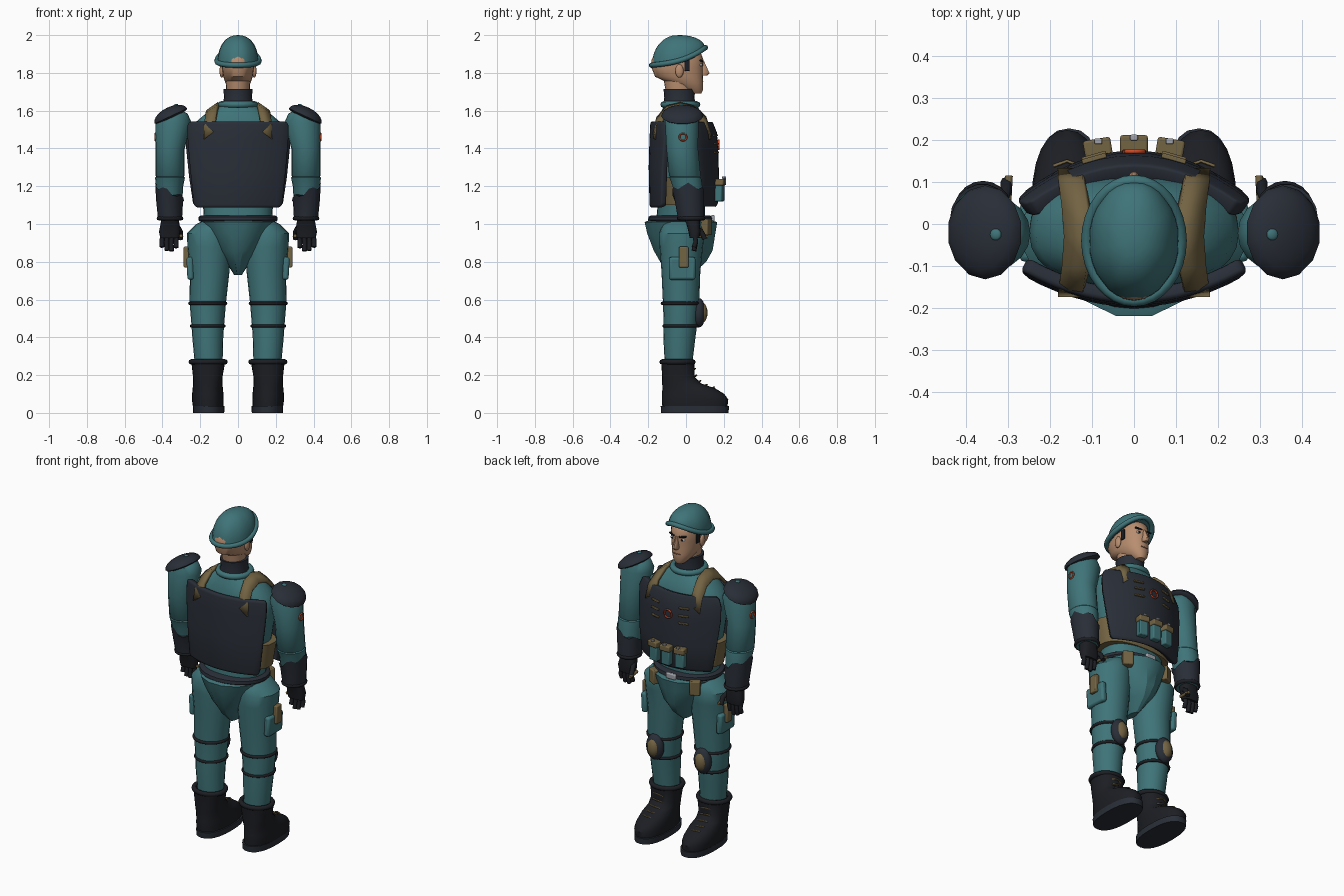
import bpy, bmesh, math
from mathutils import Matrix, Vector

if "Cube" in bpy.data.objects:
    bpy.data.objects.remove(bpy.data.objects["Cube"])

def mat(name, c):
    m = bpy.data.materials.new(name)
    m.diffuse_color = (*c, 1)
    m.use_nodes = True
    m.node_tree.nodes["Principled BSDF"].inputs["Base Color"].default_value = m.diffuse_color
    return m
TEAL = mat("teal_cloth", (.05, .175, .19)); DARK = mat("dark_armour", (.022, .027, .038))
BOOT = mat("black_leather", (.012, .013, .017)); TAN = mat("tan_webbing", (.17, .125, .055))
SKIN = mat("skin", (.48, .27, .16)); RED = mat("orange_red", (.6, .07, .02))
WHITE = mat("eye_white", (.7, .7, .68)); METAL = mat("metal", (.35, .36, .4))

def finish(name, bm, m, mirror=False, bevel=0, angle=40):
    bmesh.ops.recalc_face_normals(bm, faces=bm.faces[:])
    me = bpy.data.meshes.new(name)
    bm.to_mesh(me); bm.free()
    ob = bpy.data.objects.new(name, me)
    bpy.context.collection.objects.link(ob)
    me.materials.append(m)
    bpy.ops.object.select_all(action='DESELECT')
    bpy.context.view_layer.objects.active = ob
    ob.select_set(True)
    bpy.ops.object.shade_smooth_by_angle(angle=math.radians(angle))
    if bevel:
        b = ob.modifiers.new("bevel", 'BEVEL'); b.width = bevel; b.segments = 2
    if mirror:
        ob.modifiers.new("mirror", 'MIRROR').use_mirror_merge = False
    return ob

def loft(name, rings, m, mirror=False, n=20, p=2, angle=40, wave=None):
    """rings: (z, centre x, centre y, radius x, radius y)"""
    bm = bmesh.new(); rows = []
    for i, (z, cx, cy, rx, ry) in enumerate(rings):
        row = []
        for k in range(n):
            a = 2 * math.pi * k / n
            c, s = math.cos(a), math.sin(a)
            x = math.copysign(abs(c) ** (2 / p), c); y = math.copysign(abs(s) ** (2 / p), s)
            row.append(bm.verts.new((cx + rx * x, cy + ry * y, z + (wave(i, a) if wave else 0))))
        rows.append(row)
    for r, q in zip(rows, rows[1:]):
        for k in range(n):
            bm.faces.new((r[k], r[(k + 1) % n], q[(k + 1) % n], q[k]))
    bm.faces.new(rows[0]); bm.faces.new(rows[-1])
    return finish(name, bm, m, mirror, angle=angle)

def box(name, c, size, m, mirror=False, bevel=.006, rot=(0, 0, 0)):
    bm = bmesh.new()
    R = Matrix.Rotation(rot[2], 4, 'Z') @ Matrix.Rotation(rot[1], 4, 'Y') @ Matrix.Rotation(rot[0], 4, 'X')
    bmesh.ops.create_cube(bm, size=1, matrix=Matrix.Translation(c) @ R @ Matrix.Diagonal((*size, 1)))
    return finish(name, bm, m, mirror, bevel)

def ball(name, c, r, m, mirror=False, u=16, v=10, ry=0, flat=1):
    bm = bmesh.new()
    bmesh.ops.create_uvsphere(bm, u_segments=u, v_segments=v, radius=1)
    for w in bm.verts:
        if w.co.z < 0: w.co.z *= flat
    bm.transform(Matrix.Translation(c) @ Matrix.Rotation(ry, 4, 'Y') @ Matrix.Diagonal((*r, 1)))
    return finish(name, bm, m, mirror)

def tube(name, pts, r, m, mirror=False, closed=False, sides=8):
    bm = bmesh.new(); rows = []; n = len(pts); P = [Vector(q) for q in pts]
    for i, q in enumerate(P):
        t = (P[(i + 1) % n] - P[i - 1]) if closed else (P[min(i + 1, n - 1)] - P[max(i - 1, 0)])
        ref = Vector((0, 0, 1)) if abs(t.normalized().z) < .9 else Vector((1, 0, 0))
        u = t.cross(ref).normalized(); v = u.cross(t).normalized()
        rows.append([bm.verts.new(q + r * (math.cos(a) * u + math.sin(a) * v))
                     for a in (2 * math.pi * k / sides for k in range(sides))])
    for i in range(n if closed else n - 1):
        A, B = rows[i], rows[(i + 1) % n]
        for k in range(sides):
            bm.faces.new((A[k], A[(k + 1) % sides], B[(k + 1) % sides], B[k]))
    if not closed:
        bm.faces.new(rows[0]); bm.faces.new(rows[-1])
    return finish(name, bm, m, mirror, angle=60)

def ellipse(cx, cy, z, rx, ry, n=28):
    return [(cx + rx * math.cos(2 * math.pi * k / n), cy + ry * math.sin(2 * math.pi * k / n), z) for k in range(n)]

# head and neck
loft("head", [(1.69, 0, .05, .025, .03), (1.71, 0, .035, .045, .055), (1.75, 0, -.005, .068, .096),
     (1.78, 0, -.037, .078, .127), (1.83, 0, -.047, .085, .137), (1.87, 0, -.045, .085, .137),
     (1.91, 0, -.043, .08, .12), (1.94, 0, -.043, .06, .09)], SKIN, n=24, p=2.2)
loft("neck", [(1.69, 0, -.035, .062, .07), (1.8, 0, -.045, .066, .08)], SKIN)
loft("nose", [(1.785, 0, .09, .014, .022), (1.798, 0, .095, .018, .031), (1.83, 0, .092, .01, .019),
     (1.86, 0, .085, .008, .012)], SKIN, n=10)
ball("ear", (.086, -.035, 1.81), (.012, .022, .035), SKIN, True)
ball("eye", (.033, .079, 1.842), (.016, .008, .008), WHITE, True)
ball("iris", (.033, .086, 1.842), (.006, .003, .007), BOOT, True)
box("eyebrow", (.035, .083, 1.863), (.042, .012, .008), BOOT, True, .002, (0, -.15, -.25))
box("mouth", (0, .089, 1.753), (.045, .008, .005), mat("lip", (.3, .12, .08)), bevel=.002)
box("sideburn", (.084, .005, 1.84), (.008, .028, .06), BOOT, True, .003)

# helmet: rim rises towards the face
def rim_z(y):
    t = (y + .19) / .3
    return 1.84 + .03 * t + .07 * t ** 3
N = 32
bm = bmesh.new(); rows = []
for i in range(8):
    f = math.sin(i / 8 * math.pi / 2); s = math.cos(i / 8 * math.pi / 2) ** .9
    row = []
    for k in range(N):
        a = 2 * math.pi * k / N
        g = s * (.985 if k % 4 == 0 else 1)
        y0 = -.04 + .142 * math.sin(a)
        row.append(bm.verts.new((.108 * g * math.cos(a), -.04 + .142 * g * math.sin(a),
                                 rim_z(y0) * (1 - f) + 2.0 * f)))
    rows.append(row)
for r, q in zip(rows, rows[1:]):
    for k in range(N):
        bm.faces.new((r[k], r[(k + 1) % N], q[(k + 1) % N], q[k]))
top = bm.verts.new((0, -.035, 2.0))
for k in range(N):
    bm.faces.new((rows[-1][k], rows[-1][(k + 1) % N], top))
bm.faces.new(rows[0])
finish("helmet_dome", bm, TEAL)
tube("helmet_brim", [(x, y, rim_z(y)) for x, y, _ in ellipse(0, -.04, 0, .112, .143, 32)], .014, TEAL, closed=True)

# collar and torso
loft("neck_guard", [(1.61, 0, -.035, .085, .088), (1.67, 0, -.035, .074, .08), (1.715, 0, -.035, .077, .084),
     (1.715, 0, -.035, .066, .072)], DARK, n=20)
tube("collar", ellipse(0, -.03, 1.632, .09, .088), .018, TEAL, closed=True)
loft("torso", [(1.0, 0, -.03, .18, .13), (1.1, 0, -.025, .185, .125), (1.3, 0, -.02, .225, .13), (1.47, 0, -.02, .25, .135),
     (1.53, 0, -.02, .235, .13), (1.585, 0, -.025, .17, .11), (1.63, 0, -.03, .09, .085)], TEAL, n=28, p=2.3)
loft("side_webbing", [(1.1, 0, -.015, .225, .12), (1.25, 0, -.015, .25, .12)], TAN, n=28, p=2.4)

# armour plates
def plate(name, y0, k, rows, thick):
    bm = bmesh.new(); nx = 14; g = []
    for z, w, dy in rows:
        g.append([bm.verts.new((x, y0 + dy - k * x * x, z)) for x in (w * (2 * i / nx - 1) for i in range(nx + 1))])
    for r, q in zip(g, g[1:]):
        for i in range(nx):
            bm.faces.new((r[i], r[i + 1], q[i + 1], q[i]))
    ob = finish(name, bm, DARK)
    s = ob.modifiers.new("solid", 'SOLIDIFY'); s.thickness = thick; s.offset = 0
    b = ob.modifiers.new("bevel", 'BEVEL'); b.width = .012; b.segments = 2; b.limit_method = 'ANGLE'
plate("chest_plate", .15, 1.5, [(1.1, .215, -.01), (1.115, .23, 0), (1.25, .25, .005), (1.4, .265, 0),
      (1.48, .265, -.006), (1.52, .25, -.022), (1.535, .235, -.028)], .04)
plate("back_plate", -.176, -1.1, [(1.09, .215, .005), (1.105, .23, 0), (1.3, .25, -.004), (1.45, .262, 0),
      (1.525, .262, .004), (1.54, .25, .008)], .035)

# shoulder straps
bm = bmesh.new(); prev = None
for x, y, z in [(.15, -.165, 1.47), (.148, -.15, 1.54), (.138, -.1, 1.6), (.132, -.03, 1.617), (.138, .04, 1.6),
                (.148, .1, 1.545), (.15, .125, 1.47)]:
    cur = [bm.verts.new((x + d, y, z - d * .7)) for d in (-.03, .03)]
    if prev: bm.faces.new((*prev, *cur[::-1]))
    prev = cur
ob = finish("shoulder_strap", bm, TAN, True)
s = ob.modifiers.new("solid", 'SOLIDIFY'); s.thickness = .018; s.offset = 0

# chest details: pouches, vents, round badge
for x in (-.085, 0, .085):
    yy = .178 - 1.2 * x * x
    box("pouch", (x, yy, 1.165), (.056, .05, .09), TEAL, rot=(0, 0, -2 * x))
    box("pouch_flap", (x, yy + .004, 1.222), (.066, .06, .035), TAN, rot=(0, 0, -2 * x))
    box("pouch_clip", (x, yy + .028, 1.245), (.018, .014, .012), METAL, bevel=.003)
for z in (1.38, 1.425, 1.47):
    box("chest_vent", (.095, .161 - (z > 1.45) * .005, z), (.06, .012, .01), TAN, True, .003, (0, 0, -.28))
tube("chest_badge", [(.024 * math.cos(a), .173, 1.42 + .024 * math.sin(a)) for a in
     (math.pi * k / 10 for k in range(20))], .005, RED, closed=True, sides=6)

# pelvis and belt
loft("pelvis", [(.73, 0, -.02, .02, .05), (.8, 0, -.015, .065, .125), (.86, 0, -.015, .115, .16),
     (.95, 0, -.025, .165, .185), (1.01, 0, -.027, .195, .197), (1.02, 0, -.03, .18, .17)], TEAL, n=14, angle=30)
loft("belt", [(1.012, 0, -.03, .2, .165), (1.02, 0, -.03, .208, .172), (1.038, 0, -.03, .208, .168),
     (1.046, 0, -.03, .195, .155)], DARK, n=28)
box("buckle", (0, .142, 1.03), (.065, .02, .034), METAL)
box("belt_pouch", (.135, .105, .985), (.06, .05, .085), TAN, True, rot=(0, 0, -.5))

# arms
loft("arm", [(1.02, .36, .025, .058, .065), (1.2, .362, .008, .072, .08), (1.245, .36, -.004, .079, .085),
     (1.25, .36, -.005, .073, .08), (1.256, .36, -.006, .078, .085), (1.4, .36, -.02, .078, .085),
     (1.54, .342, -.022, .095, .09), (1.585, .342, -.022, .075, .075), (1.6, .335, -.022, .04, .04)], TEAL, True, n=18)
loft("gauntlet", [(1.03, .36, .026, .064, .07), (1.12, .362, .018, .071, .078), (1.17, .362, .011, .077, .084)],
     DARK, True, n=18, wave=lambda i, a: .035 * math.cos(a) + .014 * math.cos(5 * a) if i == 2 else 0)
tube("gauntlet_cuff", ellipse(.36, .027, 1.03, .06, .065, 20), .011, BOOT, True, True)
ball("shoulder_pad", (.355, -.02, 1.572), (.097, .112, .048), DARK, True, u=14, v=10, ry=.44, flat=.3)
ball("pad_stud", (.33, -.025, 1.628), (.014, .014, .007), TEAL, True, ry=.3)
tube("arm_badge", [(.437, -.016 + .019 * math.cos(a), 1.46 + .019 * math.sin(a)) for a in
     (math.pi * k / 8 for k in range(16))], .005, RED, True, True, 6)

# hands
loft("palm", [(.925, .362, .045, .05, .026), (.96, .362, .045, .056, .032), (1.0, .36, .038, .05, .036),
     (1.03, .36, .032, .046, .042)], BOOT, True, p=2.8)
for x, z in ((.325, .875), (.35, .857), (.375, .86), (.4, .878)):
    tube("finger", [(x, .045, .95), (x + .003, .052, .905), (x + .002, .042, z)], .0125, BOOT, True)
tube("thumb", [(.32, .045, .985), (.305, .08, .96), (.304, .1, .92)], .014, BOOT, True)
tube("hand_bar", [(.302, .04, .938), (.298, .115, .932)], .009, TAN, True)

# legs
loft("leg", [(.25, .155, -.04, .073, .072), (.4, .16, -.035, .082, .085), (.46, .16, -.03, .086, .088),
     (.58, .16, -.026, .096, .096), (.75, .15, -.027, .105, .103), (.88, .152, -.025, .116, .115),
     (.95, .155, -.022, .115, .12), (1.0, .135, -.022, .085, .1), (1.02, .12, -.022, .06, .08)], TEAL, True, n=20)
for z, r in ((.46, .086), (.58, .095)):
    tube("knee_strap", ellipse(.16, -.028, z, r, r + .002, 24), .009, BOOT, True, True)
ball("knee_pad", (.16, .068, .53), (.056, .036, .078), DARK, True)
ball("knee_cap", (.16, .082, .53), (.038, .032, .056), TAN, True)
box("thigh_pocket", (.253, -.02, .765), (.035, .14, .12), TEAL, True, .012, (0, .05, 0))
box("thigh_holster", (.274, -.012, .825), (.028, .05, .11), TAN, True)

# boots
loft("boot", [(.03, .158, .047, .08, .172), (.07, .16, .048, .084, .176), (.1, .16, .038, .083, .165),
     (.13, .16, .015, .08, .14), (.155, .16, -.022, .077, .104), (.19, .16, -.04, .078, .086),
     (.26, .158, -.043, .088, .088)], BOOT, True, n=24, p=2.3)
loft("boot_sole", [(0, .155, .047, .082, .178), (.036, .155, .047, .084, .181)], DARK, True, n=24, p=2.4)
tube("boot_cuff", ellipse(.158, -.045, .27, .09, .082, 24), .014, BOOT, True, True)
for i, (y, z) in enumerate(((.15, .137), (.112, .15), (.078, .17), (.056, .2), (.05, .235))):
    d = .032
    tube("lace", [(.16 - d, y - .012, z - .01), (.16, y, z), (.16 + d, y - .012, z - .004)], .004, TAN, True, sides=6)
